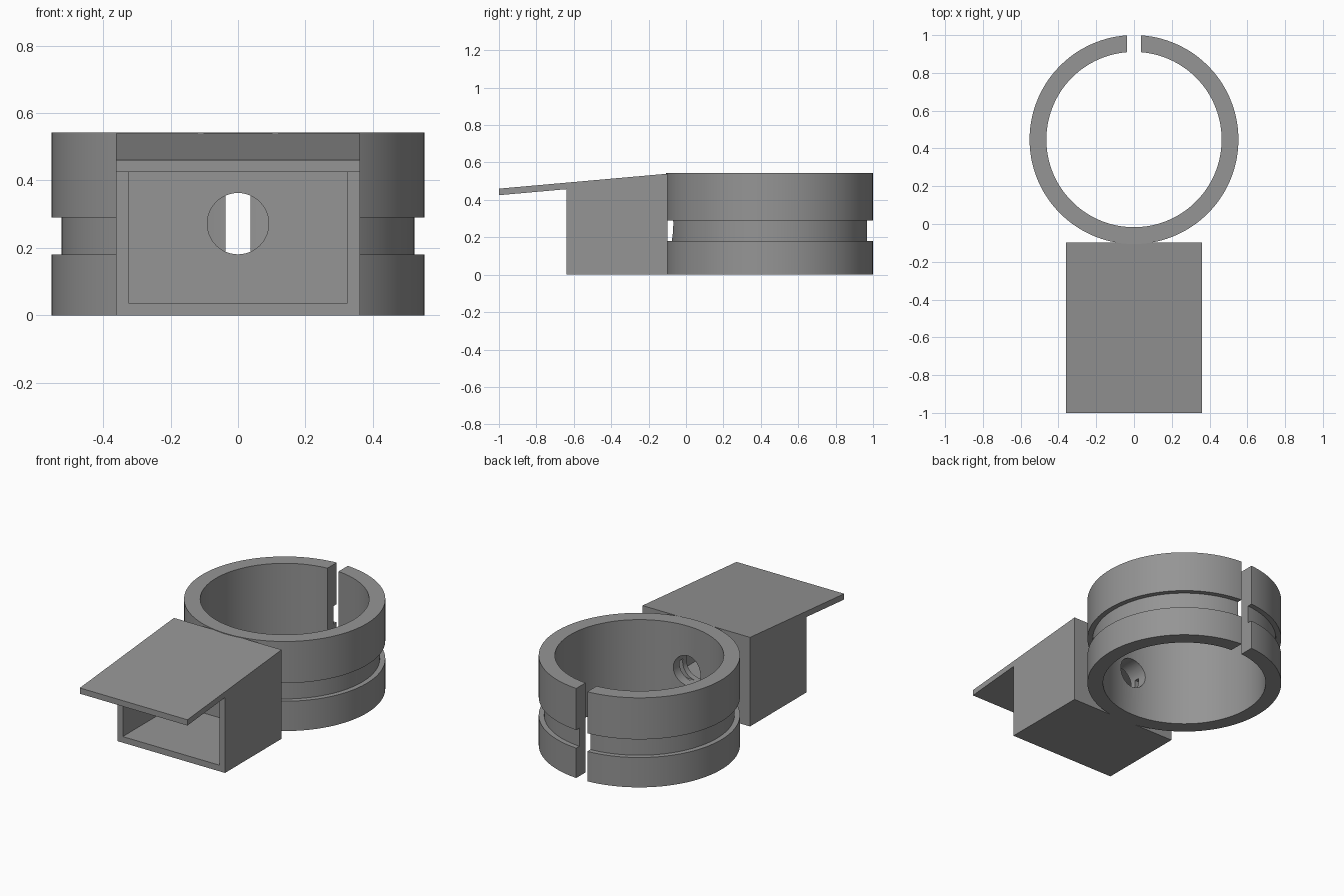
import bpy, bmesh, math
from mathutils import Vector, Matrix

if "Cube" in bpy.data.objects:
    bpy.data.objects.remove(bpy.data.objects["Cube"])

RING_Y, R_OUT, R_IN, R_GROOVE, H = 0.447, 0.553, 0.464, 0.523, 0.543
SLOPE = 0.089

grey = bpy.data.materials.new("mid_grey")
grey.diffuse_color = (0.30, 0.30, 0.30, 1)
grey.use_nodes = True
grey.node_tree.nodes["Principled BSDF"].inputs["Base Color"].default_value = grey.diffuse_color


def make(name, bm):
    bmesh.ops.recalc_face_normals(bm, faces=bm.faces[:])
    me = bpy.data.meshes.new(name)
    bm.to_mesh(me)
    bm.free()
    me.materials.append(grey)
    ob = bpy.data.objects.new(name, me)
    bpy.context.collection.objects.link(ob)
    return ob


def extrude_x(name, profile, half):
    """Side profile (y, z) extruded symmetrically along x."""
    bm = bmesh.new()
    f = bm.faces.new([bm.verts.new((-half, y, z)) for y, z in profile])
    ext = bmesh.ops.extrude_face_region(bm, geom=[f])
    verts = [v for v in ext["geom"] if isinstance(v, bmesh.types.BMVert)]
    bmesh.ops.translate(bm, verts=verts, vec=(2 * half, 0, 0))
    return make(name, bm)


def lathe(name, profile, n=128):
    """Closed (radius, z) profile turned about the ring axis."""
    bm = bmesh.new()
    loops = []
    for i in range(n):
        a = 2 * math.pi * (i + 0.5) / n
        loops.append([bm.verts.new((r * math.cos(a), RING_Y + r * math.sin(a), z))
                      for r, z in profile])
    m = len(profile)
    for i in range(n):
        p, q = loops[i], loops[(i + 1) % n]
        for j in range(m):
            k = (j + 1) % m
            bm.faces.new((p[j], q[j], q[k], p[k]))
    return make(name, bm)


def cut(ob, cutter):
    mod = ob.modifiers.new("cut", 'BOOLEAN')
    mod.operation = 'DIFFERENCE'
    mod.solver = 'EXACT'
    mod.object = cutter
    cutter.hide_render = True
    cutter.hide_set(True)


def apply_and_smooth(ob):
    bpy.ops.object.select_all(action='DESELECT')
    bpy.context.view_layer.objects.active = ob
    ob.select_set(True)
    for mod in list(ob.modifiers):
        bpy.ops.object.modifier_apply(modifier=mod.name)
    bpy.ops.object.shade_smooth_by_angle(angle=math.radians(30))


# Grooved clamp ring
ring = lathe("clamp_ring", [(R_IN, 0), (R_OUT, 0), (R_OUT, 0.181), (R_GROOVE, 0.181),
                            (R_GROOVE, 0.291), (R_OUT, 0.291), (R_OUT, H), (R_IN, H)])

# Box with sloping, overhanging roof
box = extrude_x("hooded_box", [(-0.64, 0), (-0.098, 0), (-0.098, 0.54), (-1, 0.46),
                               (-1, 0.425), (-0.64, 0.425 + 0.36 * SLOPE)], 0.361)

# Cavity open to the front
cavity = extrude_x("cavity_cutter", [(-0.8, 0.037), (-0.134, 0.037),
                                     (-0.134, 0.424 + 0.866 * SLOPE),
                                     (-0.8, 0.424 + 0.2 * SLOPE)], 0.325)

# Slit at the back of the ring
slit = extrude_x("slit_cutter", [(0.8, -0.1), (1.1, -0.1), (1.1, 0.7), (0.8, 0.7)], 0.037)

# Round hole through box back and ring front
bm = bmesh.new()
bmesh.ops.create_cone(bm, cap_ends=True, segments=48, radius1=0.091, radius2=0.091, depth=0.4,
                      matrix=Matrix.Translation((0, -0.1, 0.272)) @ Matrix.Rotation(math.pi / 2, 4, 'X'))
hole = make("hole_cutter", bm)

cut(ring, slit)
cut(ring, hole)
cut(box, cavity)
cut(box, hole)
for ob in (ring, box):
    apply_and_smooth(ob)
for ob in (cavity, slit, hole):
    bpy.data.objects.remove(ob)
